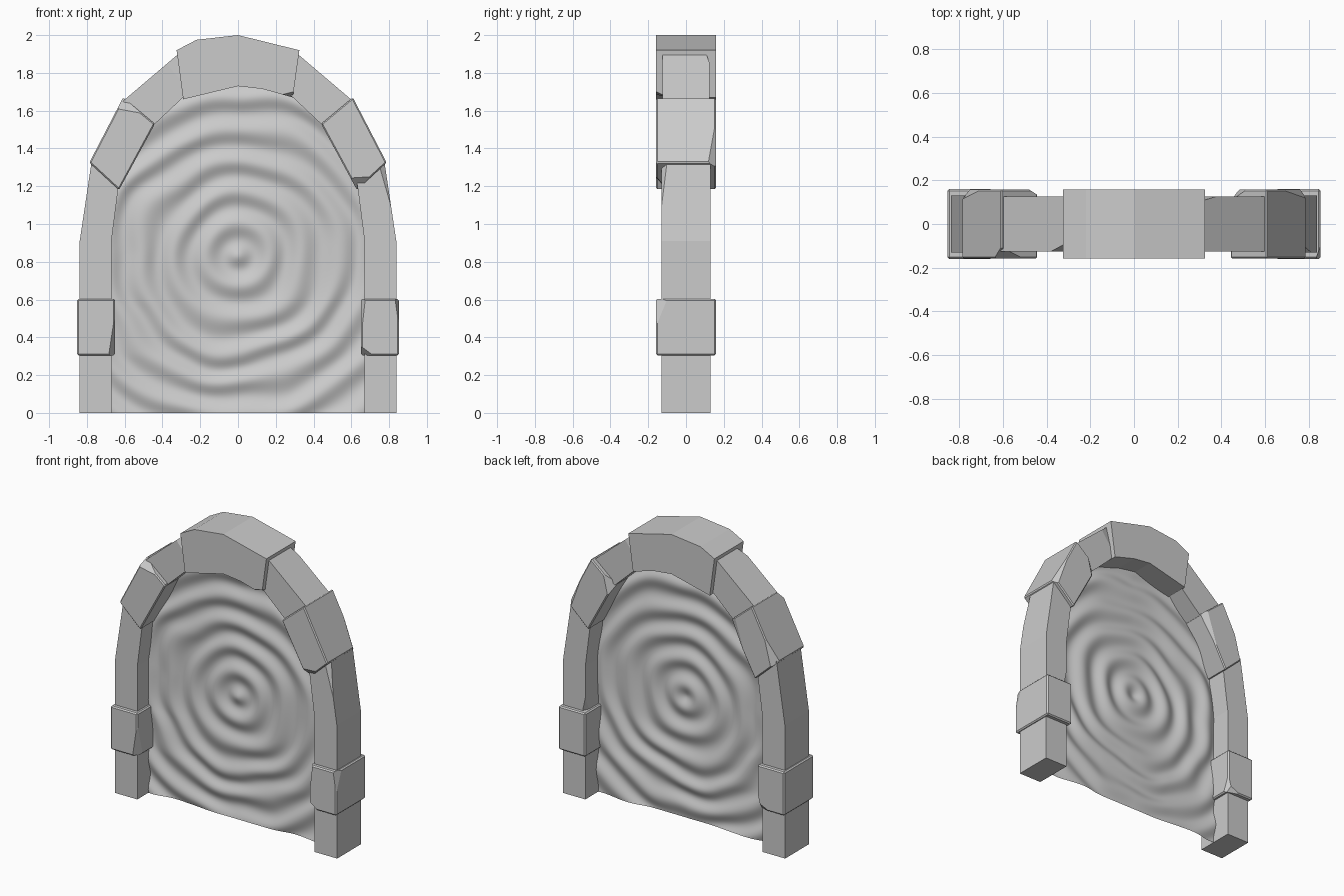
import bpy, bmesh, math, random
from mathutils import Vector, noise

if "Cube" in bpy.data.objects:
    bpy.data.objects.remove(bpy.data.objects["Cube"])

random.seed(7)


def link(name, mesh):
    ob = bpy.data.objects.new(name, mesh)
    bpy.context.collection.objects.link(ob)
    return ob


def chip(bm, outline, half):
    """Slice one random front or back corner off a stone."""
    i = random.randrange(len(outline))
    p, q, r = (Vector((x, 0, z)) for x, z in
               (outline[i - 1], outline[i], outline[(i + 1) % len(outline)]))
    if abs((p - q).angle(r - q)) > 2.2:      # leave the shallow bends alone
        return
    y = random.choice((-half, half))
    depth = Vector((0, y, 0))
    long_cut, short_cut = random.uniform(.3, .8), random.uniform(.1, .25)
    if random.random() < .5:
        long_cut, short_cut = short_cut, long_cut
    a = q.lerp(p, long_cut) + depth
    b = q.lerp(r, short_cut) + depth
    c = q + depth * random.uniform(.6, .85)
    n = (b - a).cross(c - a).normalized()
    if n.dot(q + depth - a) < 0:
        n = -n
    bmesh.ops.bisect_plane(bm, geom=bm.verts[:] + bm.edges[:] + bm.faces[:],
                           plane_co=a, plane_no=n, clear_outer=True)
    bmesh.ops.holes_fill(bm, edges=[e for e in bm.edges if e.is_boundary], sides=0)


def stone(name, outline, half, chips=0, bevel=0.0):
    """Extrude an x-z outline along y, bevel it lightly and chip its corners."""
    bm = bmesh.new()
    face = bm.faces.new([bm.verts.new((x, -half, z)) for x, z in outline])
    ext = bmesh.ops.extrude_face_region(bm, geom=[face])
    moved = [v for v in ext["geom"] if isinstance(v, bmesh.types.BMVert)]
    bmesh.ops.translate(bm, verts=moved, vec=(0, 2 * half, 0))
    bmesh.ops.recalc_face_normals(bm, faces=bm.faces)
    if bevel:
        edges = [e for e in bm.edges if e.calc_face_angle(0) > .7]
        bmesh.ops.bevel(bm, geom=edges, offset=bevel, segments=1, affect='EDGES')
    for _ in range(chips):
        chip(bm, outline, half)
    bmesh.ops.recalc_face_normals(bm, faces=bm.faces)
    mesh = bpy.data.meshes.new(name)
    bm.to_mesh(mesh)
    bm.free()
    return link(name, mesh)


def box(x0, x1, z0, z1):
    return [(x0, z0), (x1, z0), (x1, z1), (x0, z1)]


# Stones of the right half: name, x-z outline, half depth, chips, bevel
STONES = [
    ("base", box(.67, .84, 0, .32), .13, 0, 0),
    ("block", box(.65, .853, .305, .602), .16, 3, .008),
    ("column", [(.67, .59), (.838, .59), (.838, .91), (.775, 1.33),
                (.63, 1.22), (.67, .91)], .13, 2, 0),
    ("shoulder", [(.63, 1.18), (.787, 1.325), (.608, 1.67), (.44, 1.53)], .158, 3, .007),
    ("link", [(.45, 1.52), (.61, 1.65), (.31, 1.905), (.28, 1.68)], .125, 1, 0),
]
for side, label in ((1, "right"), (-1, "left")):
    for part, outline, half, chips, bevel in STONES:
        stone(f"{label}_{part}_stone", [(side * x, z) for x, z in outline],
              half, chips, bevel)

# Keystone at the crown
stone("keystone", [(-.29, 1.66), (0, 1.73), (.13, 1.715), (.29, 1.67),
                   (.325, 1.92), (0, 2), (-.22, 1.975), (-.325, 1.92)], .158, 3)

# Rippling portal sheet filling the opening
SPRING, TOP, NX, NZ = .9, 1.74, 110, 140


def half_width(z):
    t = max(0, z - SPRING) / .86
    return .68 * math.sqrt(1 - t ** 2.2)


def ripple(x, z):
    r = math.hypot(x * .95, z - .83) + .045 * noise.noise(Vector((x, z, 1)) * 3.5)
    return -.012 * math.cos(math.tau * r / .168)


bm = bmesh.new()
rows = []
for j in range(NZ + 1):
    z = TOP * j / NZ
    xs = [(2 * i / NX - 1) * half_width(z) for i in range(NX + 1)]
    rows.append([bm.verts.new((x, ripple(x, z), z)) for x in xs])
for low, high in zip(rows, rows[1:]):
    for i in range(NX):
        bm.faces.new((low[i], low[i + 1], high[i + 1], high[i]))
mesh = bpy.data.meshes.new("portal_surface")
bm.to_mesh(mesh)
bm.free()
mesh.shade_smooth()
link("portal_surface", mesh)
